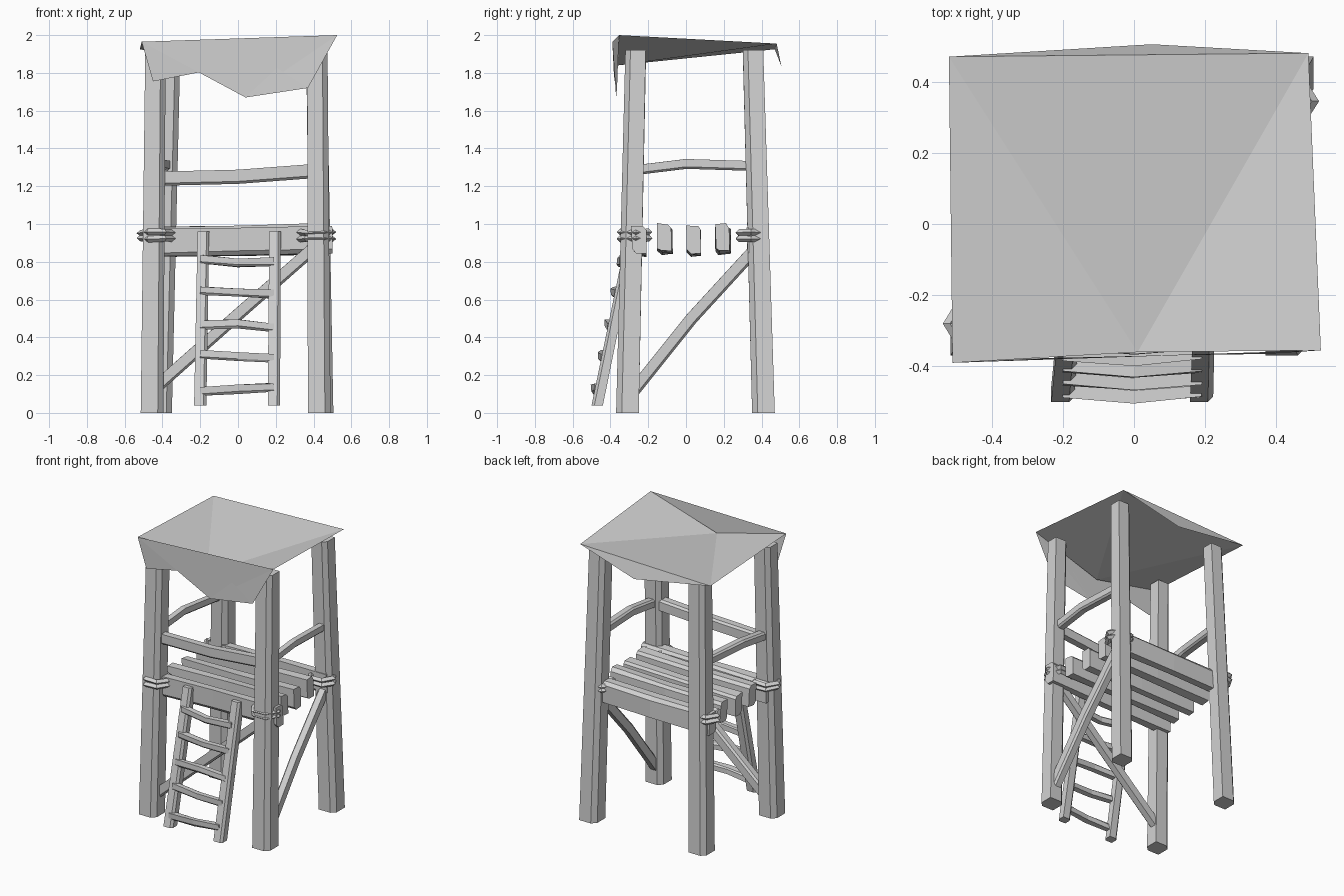
import bpy, bmesh, math, random
from mathutils import Vector as V

if "Cube" in bpy.data.objects:
    bpy.data.objects.remove(bpy.data.objects["Cube"])

random.seed(4)
grey = bpy.data.materials.new("plain grey")
grey.diffuse_color = (0.65, 0.65, 0.65, 1)
grey.use_nodes = True
grey.node_tree.nodes["Principled BSDF"].inputs["Base Color"].default_value = grey.diffuse_color


def make(name, bm, fix=True):
    if fix:
        bmesh.ops.recalc_face_normals(bm, faces=bm.faces)
    me = bpy.data.meshes.new(name)
    bm.to_mesh(me)
    bm.free()
    me.materials.append(grey)
    ob = bpy.data.objects.new(name, me)
    bpy.context.collection.objects.link(ob)
    return ob


def bar(name, pts, w, h, scales=None, axes=None, cut=0.22, jit=0.0):
    """Six-sided timber (a rectangle with two cut corners) swept along pts."""
    pts = [V(p) for p in pts]
    d = (pts[-1] - pts[0]).normalized()
    if axes:
        side, up = V(axes[0]), V(axes[1])
    else:
        ref = V((0, 0, 1)) if abs(d.z) < 0.9 else V((0, 1, 0))
        side = d.cross(ref).normalized()
        up = side.cross(d)
    a, b = w / 2, h / 2
    c = cut * min(w, h)
    prof = [(-a, -b), (a - c, -b), (a, -b + c), (a, b), (-a + c, b), (-a, b - c)]
    bm = bmesh.new()
    rings = []
    for i, p in enumerate(pts):
        s = scales[i] if scales else 1
        rings.append([bm.verts.new(p + side * (u * s + random.uniform(-jit, jit))
                                   + up * (v * s + random.uniform(-jit, jit)))
                      for u, v in prof])
    n = len(prof)
    for r, q in zip(rings, rings[1:]):
        for k in range(n):
            bm.faces.new((r[k], r[(k + 1) % n], q[(k + 1) % n], q[k]))
    bm.faces.new(rings[0])
    bm.faces.new(rings[-1])
    return make(name, bm)


def rope(name, cx, cy, z, rx, ry, t=0.02, seg=6):
    """Low-poly rope loop with a diamond section."""
    bm = bmesh.new()
    rings = []
    for i in range(seg):
        a = 2 * math.pi * i / seg
        o = V((math.cos(a), math.sin(a), 0))
        c = V((cx + rx * o.x, cy + ry * o.y, z + random.uniform(-.004, .004)))
        rings.append([bm.verts.new(c + o * t * u + V((0, 0, t * 0.85 * v)))
                      for u, v in ((1, 0), (0, 1), (-1, 0), (0, -1))])
    for i in range(seg):
        r, q = rings[i], rings[(i + 1) % seg]
        for k in range(4):
            bm.faces.new((r[k], r[(k + 1) % 4], q[(k + 1) % 4], q[k]))
    return make(name, bm)


# corner posts: bottom centre, top centre, top height
posts = {
    "front_left_post": ((-.455, -.31), (-.437, -.265), 1.92),
    "front_right_post": ((.43, -.31), (.42, -.267), 1.92),
    "back_left_post": ((-.41, .41), (-.36, .355), 1.89),
    "back_right_post": ((.445, .41), (.415, .355), 1.92),
}
for name, (b, t, z) in posts.items():
    bar(name, [(*b, 0), (*t, z)], .12, .12, (1, .9),
        ((1, 0, 0), (0, 1, 0)), cut=.25)

# floor planks on edge, front and back beams lashed to the posts
planks = [
    ("front_beam", -.25, -.48, .50, .91),
    ("floor_plank_1", -.112, -.44, .445, .92),
    ("floor_plank_2", .042, -.44, .435, .91),
    ("floor_plank_3", .193, -.43, .43, .92),
    ("back_beam", .36, -.46, .465, .905),
]
for name, y, x0, x1, z in planks:
    bar(name, [(x0, y, z - .008), (0, y + .005, z - .003), (x1, y, z + .008)],
        .075, .145, cut=.25, jit=.005)

# doubled rope lashings at the four corners
for name, cx, cy, rx, ry in (
        ("front_left_rope", -.432, -.28, .085, .08),
        ("front_right_rope", .405, -.265, .09, .08),
        ("back_left_rope", -.405, .35, .085, .08),
        ("back_right_rope", .415, .345, .085, .075)):
    for i, z in enumerate((.922, .955)):
        rope(f"{name}_{i + 1}", cx, cy, z, rx, ry)

# hand rails on three sides
bar("front_rail", [(-.42, -.27, 1.24), (0, -.28, 1.25), (.40, -.27, 1.28)],
    .06, .075)
for name, x0, xm, x1 in (("left_rail", -.44, -.43, -.38),
                         ("right_rail", .425, .43, .425)):
    bar(name, [(x0, -.27, 1.285), (xm, 0, 1.318), (x1, .36, 1.307)], .05, .052)

# diagonal braces
bar("front_brace", [(-.44, -.285, .13), (0, -.28, .52), (.41, -.27, .88)],
    .055, .065)
bar("right_brace", [(.435, -.29, .10), (.43, .03, .50), (.425, .36, .86)],
    .055, .065)

# leaning ladder
def ladder_y(z):
    return -.47 + (z - .04) * .205


for name, xb, xt in (("left_ladder_rail", -.20, -.183),
                     ("right_ladder_rail", .19, .196)):
    bar(name, [(xb, ladder_y(.04), .04), (xt, ladder_y(.96), .96)], .065, .06,
        (1, .95), ((1, 0, 0), (0, 1, 0)), cut=.25)
rungs = [(.115, .125, .135), (.31, .30, .29), (.465, .472, .45),
         (.648, .638, .628), (.815, .795, .80)]
for i, (a, m, c) in enumerate(rungs):
    y = ladder_y(m) - .012
    bar(f"ladder_rung_{i + 1}", [(-.20, y, a), (0, y - .016, m), (.19, y, c)],
        .045, .045, jit=.003)

# sagging cloth roof: corners plus low mid points on the front and back edges
FL, FM, FR = (-.51, -.39, 1.965), (.01, -.36, 1.84), (.525, -.355, 2.0)
BL, BM, BR = (-.52, .47, 1.925), (.05, .505, 1.835), (.49, .48, 1.955)
bm = bmesh.new()
fl, fm, fr, br, bk, bl = [bm.verts.new(p) for p in (FL, FM, FR, BR, BM, BL)]
for f in ((fl, fm, bl), (fm, br, bl), (fm, fr, br), (bl, br, bk)):
    bm.faces.new(f)
make("roof_cloth", bm, fix=False)

# torn cloth hanging from the front edge of the roof
hem = [(.37, -.365, 1.72), (.20, -.365, 1.83), (.04, -.37, 1.67),
       (-.17, -.375, 1.81), (-.45, -.38, 1.755)]
bm = bmesh.new()
bm.faces.new([bm.verts.new(p) for p in [FL] + hem[::-1] + [FR]])
bmesh.ops.triangulate(bm, faces=bm.faces[:])
make("torn_front_cloth", bm, fix=False)
